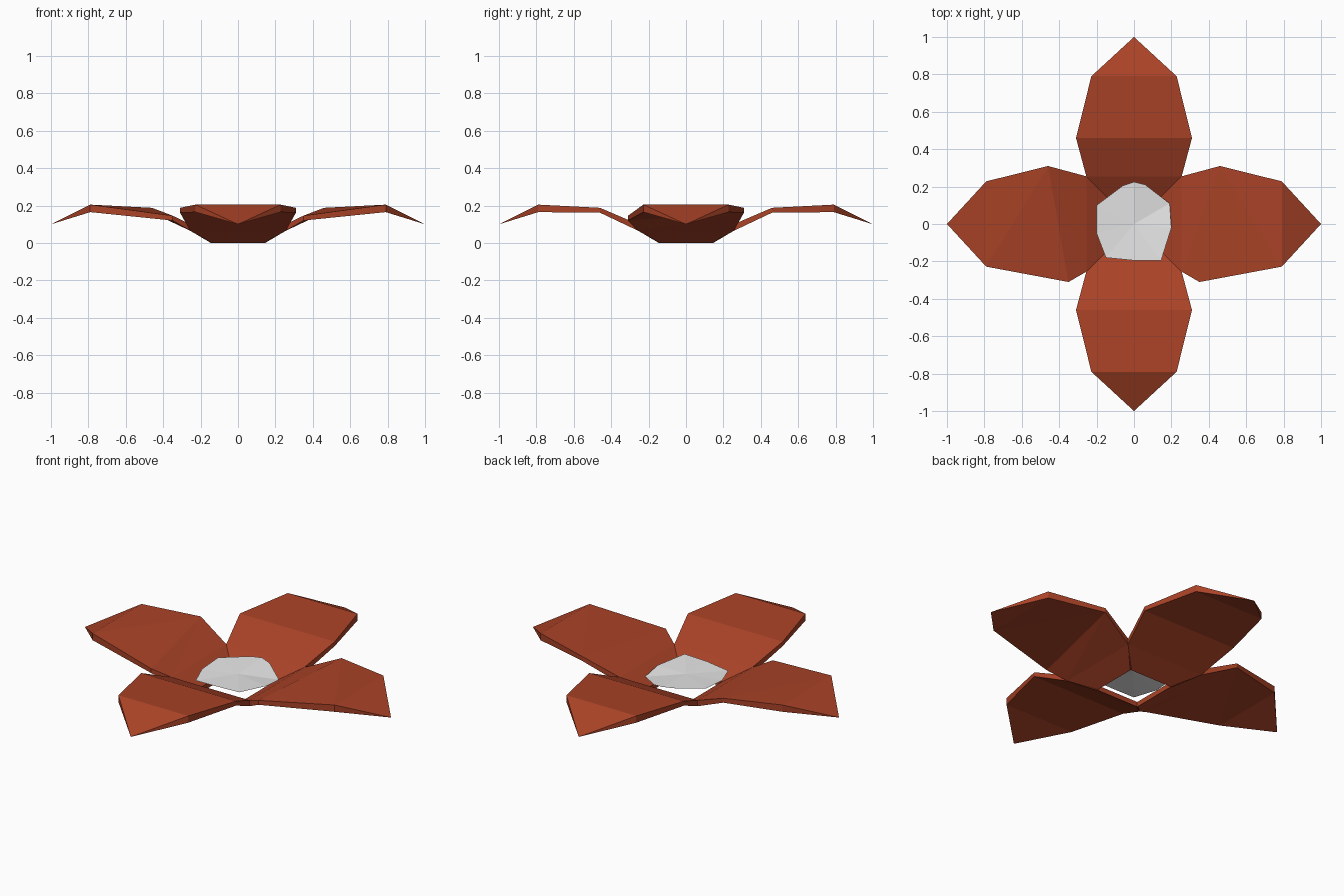
import bpy, bmesh, math
from mathutils import Matrix

if "Cube" in bpy.data.objects:
    bpy.data.objects.remove(bpy.data.objects["Cube"])


def material(name, rgb):
    m = bpy.data.materials.new(name)
    m.diffuse_color = (*rgb, 1.0)
    m.use_nodes = True
    m.node_tree.nodes["Principled BSDF"].inputs["Base Color"].default_value = m.diffuse_color
    return m


def make_object(name, bm, mat):
    bmesh.ops.recalc_face_normals(bm, faces=bm.faces)
    me = bpy.data.meshes.new(name)
    bm.to_mesh(me)
    bm.free()
    me.materials.append(mat)
    ob = bpy.data.objects.new(name, me)
    bpy.context.collection.objects.link(ob)


rust = material("rust petal", (0.40, 0.055, 0.020))
grey = material("pale grey centre", (0.80, 0.80, 0.80))

# petal stations: distance out, half width, top z, bottom z
STATIONS = [(0.14, 0.145, 0.030, 0.0),
            (0.255, 0.255, 0.100, 0.065),
            (0.46, 0.31, 0.188, 0.162),
            (0.79, 0.228, 0.205, 0.165)]


def petal(name, angle, short_side=0):
    """Thin arched petal along +x; short_side moves one shoulder inward."""
    bm = bmesh.new()
    rings = []
    for i, (r, w, top, bottom) in enumerate(STATIONS):
        ring = []
        for side, upper in ((-1, 0), (1, 0), (1, 1), (-1, 1)):
            x, drop = r, 0.0
            if i == 2 and side == short_side:
                x, drop = 0.35, 0.042
            ring.append(bm.verts.new((x, side * w, (top if upper else bottom) - drop)))
        rings.append(ring)
    bm.faces.new(rings[0])
    for a, b in zip(rings, rings[1:]):
        for k in range(4):
            n = (k + 1) % 4
            bm.faces.new((a[k], a[n], b[n], b[k]))
    # pointed drooping tip
    tip = bm.verts.new((1.0, 0, 0.10))
    for k in range(4):
        bm.faces.new((rings[-1][k], rings[-1][(k + 1) % 4], tip))
    bmesh.ops.triangulate(bm, faces=bm.faces)
    bm.transform(Matrix.Rotation(angle, 4, 'Z'))
    make_object(name, bm, rust)


petal("right_petal", 0, -1)
petal("back_petal", math.pi / 2)
petal("left_petal", math.pi, 1)
petal("front_petal", -math.pi / 2)

# slightly uneven flower centre
RIM = [(-.2, .1, .095), (-.06, .205, .1), (0, .225, .1), (.06, .21, .09),
       (.19, .11, .065), (.2, -.02, .08), (.145, -.195, .095),
       (0, -.195, .09), (-.15, -.18, .08), (-.2, -.05, .085)]
bm = bmesh.new()
hub = bm.verts.new((0, 0, 0.09))
rim = [bm.verts.new(p) for p in RIM]
for a, b in zip(rim, rim[1:] + rim[:1]):
    bm.faces.new((hub, b, a))
make_object("flower_centre", bm, grey)
for f in bpy.data.objects["flower_centre"].data.polygons:
    f.use_smooth = False
me = bpy.data.objects["flower_centre"].data
if me.polygons[0].normal.z < 0:
    me.flip_normals()
